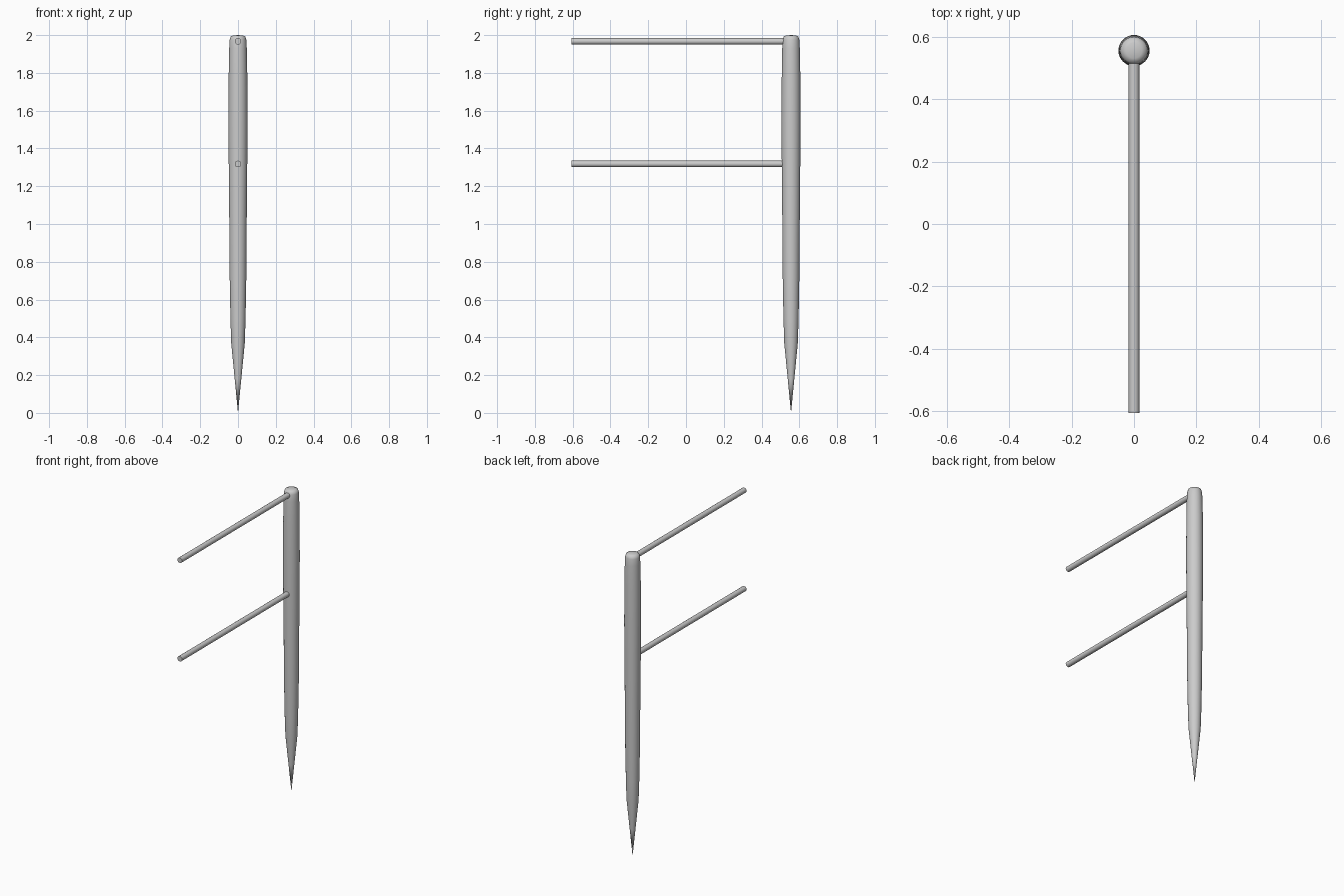
import bpy, bmesh, math
from mathutils import Matrix

if "Cube" in bpy.data.objects:
    bpy.data.objects.remove(bpy.data.objects["Cube"])

POST_Y = 0.556
SEGMENTS = 32


def finish(name, bm, angle):
    bmesh.ops.recalc_face_normals(bm, faces=bm.faces)
    mesh = bpy.data.meshes.new(name)
    bm.to_mesh(mesh)
    bm.free()
    obj = bpy.data.objects.new(name, mesh)
    bpy.context.collection.objects.link(obj)
    bpy.ops.object.select_all(action='DESELECT')
    obj.select_set(True)
    bpy.context.view_layer.objects.active = obj
    bpy.ops.object.shade_smooth_by_angle(angle=math.radians(angle))
    return obj


# Pointed post: (radius, height) profile spun around its axis
profile = [(0, 0), (0.0175, 0.18), (0.036, 0.37), (0.040, 0.5), (0.044, 0.72),
           (0.046, 1.0), (0.049, 1.32), (0.050, 1.55), (0.049, 1.8),
           (0.0465, 1.93), (0.044, 1.975), (0.039, 1.992), (0.025, 1.998), (0, 2.0)]
bm = bmesh.new()
verts = [bm.verts.new((r, 0, z)) for r, z in profile]
edges = [bm.edges.new(pair) for pair in zip(verts, verts[1:])]
bmesh.ops.spin(bm, geom=verts + edges, cent=(0, 0, 0), axis=(0, 0, 1),
               angle=math.tau, steps=SEGMENTS)
bmesh.ops.remove_doubles(bm, verts=bm.verts, dist=0.0001)
post = finish("pointed_post", bm, 60)
post.location.y = POST_Y

# Two horizontal rods running forward from the post
rod_front, rod_back = -0.606, POST_Y
for name, z in (("lower_rod", 1.318), ("upper_rod", 1.967)):
    bm = bmesh.new()
    bmesh.ops.create_cone(bm, cap_ends=True, segments=16, radius1=0.0172,
                          radius2=0.0172, depth=rod_back - rod_front,
                          matrix=Matrix.Rotation(math.pi / 2, 4, 'X'))
    rod = finish(name, bm, 40)
    rod.location = (0, (rod_front + rod_back) / 2, z)
